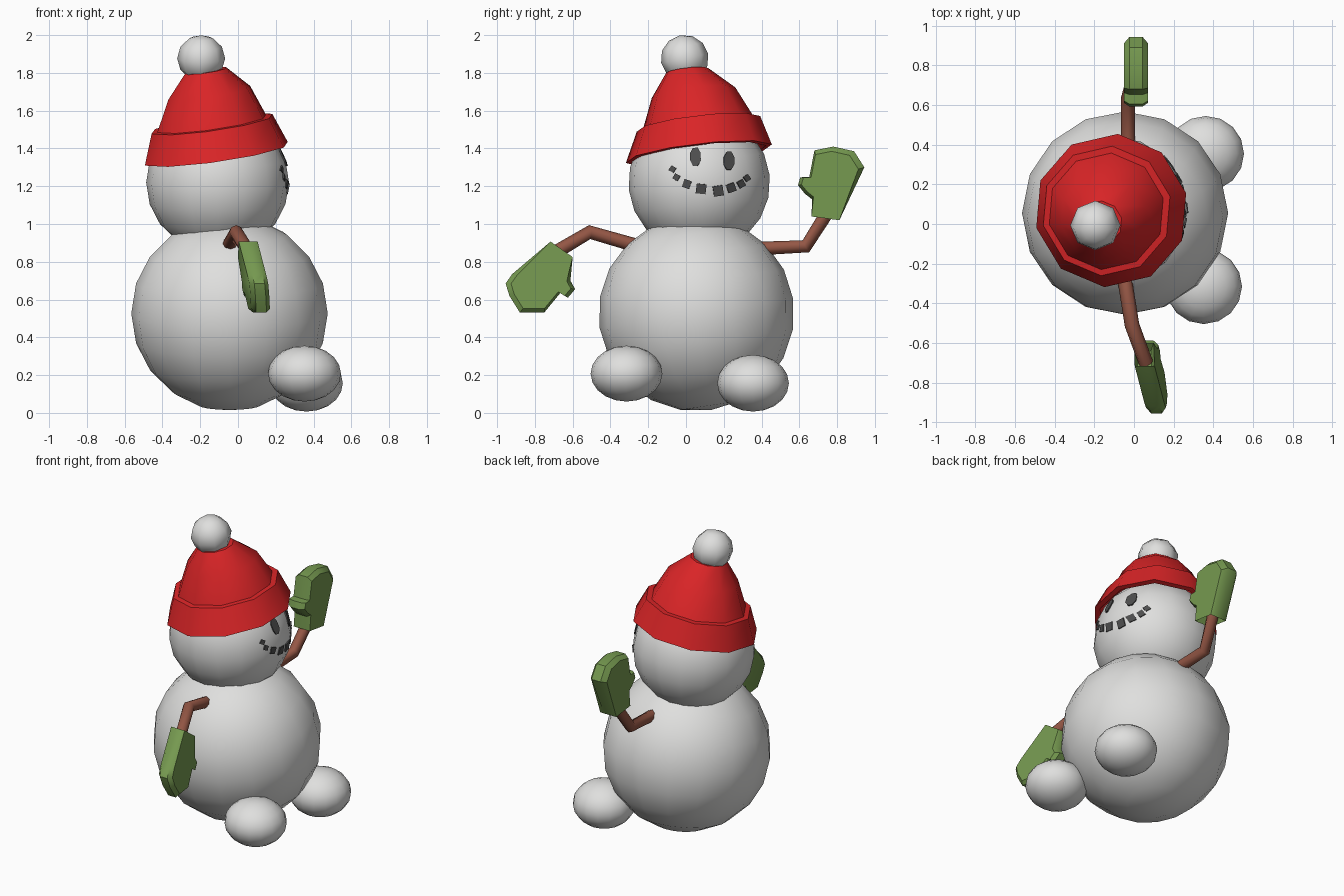
import bpy, bmesh, math
from mathutils import Vector, Matrix

if "Cube" in bpy.data.objects:
    bpy.data.objects.remove(bpy.data.objects["Cube"])


def material(name, rgb):
    m = bpy.data.materials.new(name)
    m.diffuse_color = (*rgb, 1)
    m.use_nodes = True
    m.node_tree.nodes["Principled BSDF"].inputs["Base Color"].default_value = m.diffuse_color
    return m


SNOW = material("snow white", (0.74, 0.74, 0.73))
RED = material("hat red", (0.70, 0.018, 0.02))
GREEN = material("mitten green", (0.18, 0.32, 0.08))
WOOD = material("stick brown", (0.30, 0.095, 0.06))
COAL = material("coal grey", (0.075, 0.075, 0.075))


def finish(name, bm, mat, angle=40):
    bmesh.ops.recalc_face_normals(bm, faces=bm.faces)
    me = bpy.data.meshes.new(name)
    bm.to_mesh(me)
    bm.free()
    ob = bpy.data.objects.new(name, me)
    bpy.context.collection.objects.link(ob)
    me.materials.append(mat)
    bpy.ops.object.select_all(action='DESELECT')
    ob.select_set(True)
    bpy.context.view_layer.objects.active = ob
    bpy.ops.object.shade_smooth_by_angle(angle=math.radians(angle))
    return ob


def ball(name, center, radii, mat, seg=16, rings=9, tilt=0):
    bm = bmesh.new()
    mx = (Matrix.Translation(center) @ Matrix.Diagonal((*radii, 1))
          @ Matrix.Rotation(tilt, 4, 'X'))
    bmesh.ops.create_uvsphere(bm, u_segments=seg, v_segments=rings, radius=1, matrix=mx)
    return finish(name, bm, mat, 60)


def loft(bm, rings, caps=(True, True)):
    loops = [[bm.verts.new(p) for p in r] for r in rings]
    n = len(loops[0])
    for a, b in zip(loops, loops[1:]):
        for i in range(n):
            j = (i + 1) % n
            bm.faces.new((a[i], a[j], b[j], b[i]))
    if caps[0]:
        bm.faces.new(loops[0][::-1])
    if caps[1]:
        bm.faces.new(loops[-1])
    return loops


# Snowballs
ball("body", (-0.045, 0.055, 0.527), (0.52, 0.518, 0.518), SNOW, 16, 10, 0.15)
head = ball("head", (-0.108, 0.07, 1.22), (0.378, 0.375, 0.375), SNOW, 16, 10, 0.1)
ball("near_foot", (0.352, -0.315, 0.208), (0.193, 0.19, 0.148), SNOW, 16, 10)
ball("far_foot", (0.362, 0.355, 0.157), (0.193, 0.19, 0.15), SNOW, 16, 10)
ball("pompom", (-0.195, -0.007, 1.877), (0.127, 0.127, 0.124), SNOW, 8, 6, 0.2)

# Hat: tilted ten-sided rings, from the inside of the brim to the tip
hat_rings = [  # x, y, z, radius
    (-0.13, 0.07, 1.45, 0.30), (-0.115, 0.07, 1.37, 0.355),
    (-0.115, 0.068, 1.372, 0.388), (-0.138, 0.066, 1.53, 0.328),
    (-0.14, 0.064, 1.532, 0.295), (-0.152, 0.04, 1.695, 0.222),
    (-0.172, 0.005, 1.812, 0.112)]
bm = bmesh.new()
rings = []
for x, y, z, r in hat_rings:
    pts = []
    for i in range(10):
        a = math.radians(13 + 36 * i)
        dx, dy = r * math.cos(a), r * math.sin(a)
        pts.append((x + dx, y + dy, z + 0.14 * dx + 0.115 * dy))
    rings.append(pts)
loft(bm, rings, (False, True))
finish("hat", bm, RED, 40)


# Face: thin coal plates laid on the head surface
def coal(name, y, z, w, h, sides, turn=0.0):
    front, back = [], []
    for i in range(sides):
        a = 2 * math.pi * (i + 0.5) / sides
        k = 0.7 if sides == 4 else 0.5
        u, v = k * w * math.cos(a), k * h * math.sin(a)
        yy = y + u * math.cos(turn) - v * math.sin(turn)
        zz = z + u * math.sin(turn) + v * math.cos(turn)
        hit, p, n, _ = head.ray_cast(Vector((2, yy, zz)), Vector((-1, 0, 0)))
        front.append(p + n * 0.008)
        back.append(p - n * 0.002)
    bm = bmesh.new()
    loft(bm, [back, front])
    finish(name, bm, COAL, 20)


bpy.context.view_layer.update()
coal("left_eye", 0.05, 1.353, 0.058, 0.102, 8)
coal("right_eye", 0.225, 1.333, 0.058, 0.102, 8)
mouth = [(-0.07, 1.29, 0.028), (-0.05, 1.247, 0.03), (0.005, 1.212, 0.04),
         (0.08, 1.187, 0.05), (0.17, 1.176, 0.052), (0.237, 1.192, 0.043),
         (0.29, 1.213, 0.035), (0.32, 1.243, 0.028)]
for y, z, s in mouth:
    coal("mouth_coal", y, z, s, s * 1.05, 4, (y - 0.12) * 3)


# Stick arms: bent six-sided tubes
def stick(name, pts, r=0.037):
    pts = [Vector(p) for p in pts]
    rings = []
    for i, p in enumerate(pts):
        t = (pts[min(i + 1, len(pts) - 1)] - pts[max(i - 1, 0)]).normalized()
        side = Vector((1, 0, 0))
        side = (side - t * side.dot(t)).normalized()
        up = t.cross(side)
        rings.append([p + r * (math.cos(k * math.pi / 4) * side
                               + math.sin(k * math.pi / 4) * up) for k in range(8)])
    bm = bmesh.new()
    loft(bm, rings)
    finish(name, bm, WOOD, 50)


stick("lowered_arm", [(-0.05, -0.26, 0.885), (-0.01, -0.51, 0.957), (0.06, -0.70, 0.845)])
stick("raised_arm", [(-0.03, 0.38, 0.87), (-0.03, 0.635, 0.882), (0.005, 0.76, 1.08)], 0.036)


# Mittens: side outline (first edge is the cuff), with rounded rims and a hollow cuff
def mitten(name, outline, x_at, half):
    c = sum((Vector(p) for p in outline), Vector((0, 0))) / len(outline)
    rings = []
    for off, s in ((-1, 0.86), (-0.55, 1), (0.55, 1), (1, 0.86)):
        ring = []
        for i, p in enumerate(outline):
            q = Vector(p) if i < 2 else c + (Vector(p) - c) * s
            ring.append((x_at(*q) + off * half, q.x, q.y))
        rings.append(ring)
    bm = bmesh.new()
    loops = loft(bm, rings)
    bmesh.ops.recalc_face_normals(bm, faces=bm.faces)
    ends = {v for l in loops for v in l[:2]}
    cuff = [f for f in bm.faces if all(v in ends for v in f.verts)]
    bmesh.ops.inset_region(bm, faces=cuff, thickness=0.015, use_even_offset=True)
    bmesh.ops.translate(bm, verts=list({v for f in cuff for v in f.verts}),
                        vec=-cuff[0].normal * 0.05)
    finish(name, bm, GREEN, 40)


mitten("raised_mitten",
       [(0.664, 1.04), (0.812, 1.02), (0.944, 1.30), (0.89, 1.385), (0.78, 1.41),
        (0.68, 1.39), (0.653, 1.25), (0.605, 1.247), (0.593, 1.205), (0.63, 1.16),
        (0.668, 1.13)],
       lambda y, z: 0.01, 0.06)
mitten("lowered_mitten",
       [(-0.717, 0.907), (-0.60, 0.825), (-0.612, 0.70), (-0.587, 0.655),
        (-0.625, 0.61), (-0.665, 0.635), (-0.75, 0.532), (-0.88, 0.532),
        (-0.935, 0.62), (-0.955, 0.685), (-0.92, 0.735)],
       lambda y, z: 0.05 + 0.13 * ((-0.65 - y) + (0.87 - z)), 0.05)
